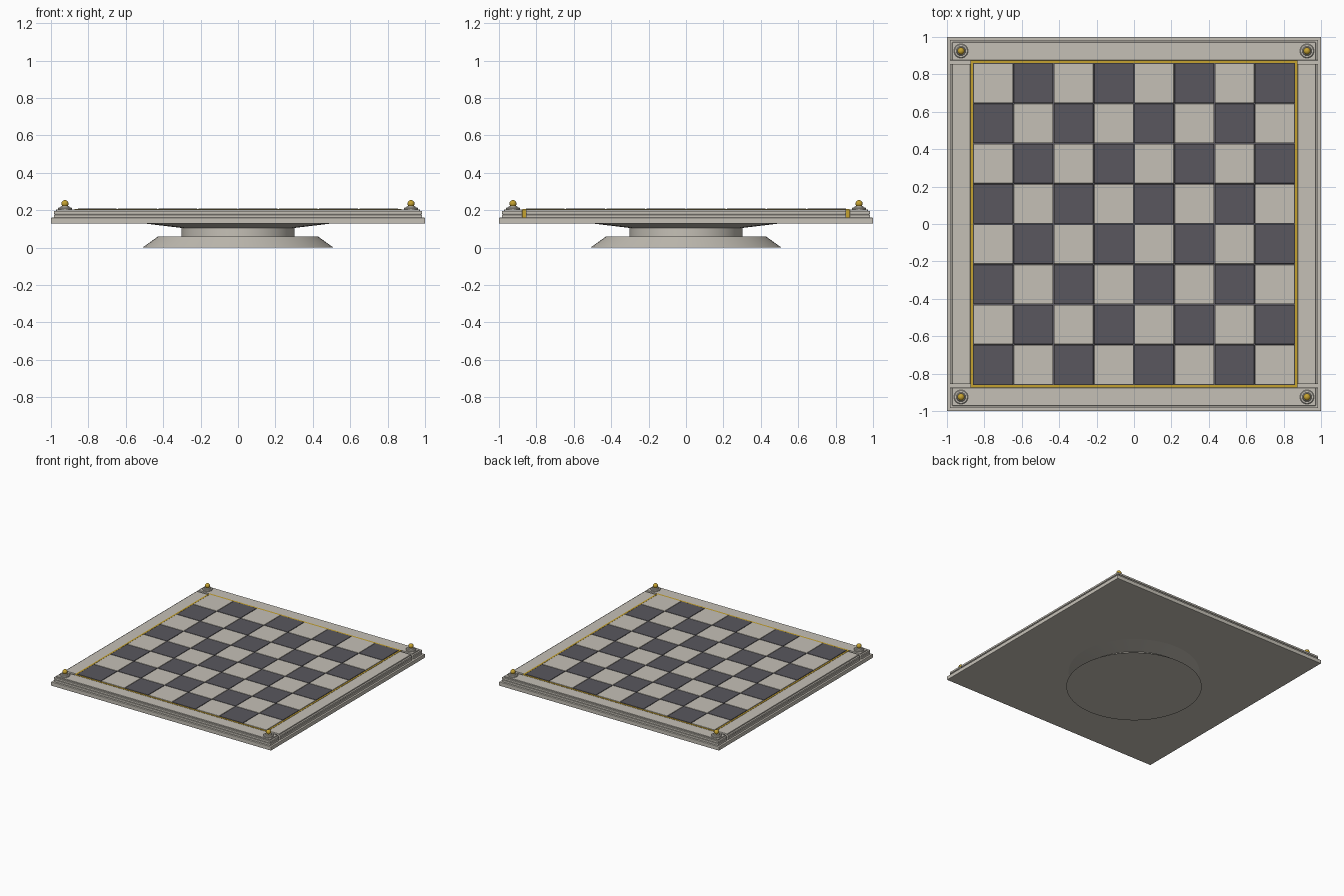
import bpy
import bmesh
from math import cos, sin, pi

cube = bpy.data.objects.get("Cube")
if cube:
    bpy.data.objects.remove(cube, do_unlink=True)


def material(name, rgb):
    m = bpy.data.materials.new(name)
    m.use_nodes = True
    m.diffuse_color = (*rgb, 1)
    m.node_tree.nodes["Principled BSDF"].inputs["Base Color"].default_value = (*rgb, 1)
    return m


STONE = material("pale_stone", (0.56, 0.53, 0.47))
DARK = material("dark_slate", (0.10, 0.096, 0.112))
GOLD = material("gold", (0.56, 0.36, 0.03))


def finish(bm, name, mat, bevel=0):
    bmesh.ops.recalc_face_normals(bm, faces=bm.faces)
    mesh = bpy.data.meshes.new(name)
    bm.to_mesh(mesh)
    bm.free()
    mesh.materials.append(mat)
    obj = bpy.data.objects.new(name, mesh)
    bpy.context.collection.objects.link(obj)
    if bevel:
        mod = obj.modifiers.new("bevel", 'BEVEL')
        mod.width = bevel
        mod.segments = 2
    return obj


def add_box(bm, x0, x1, y0, y1, z0, z1):
    verts = bmesh.ops.create_cube(bm, size=1)["verts"]
    for v in verts:
        v.co.x = x1 if v.co.x > 0 else x0
        v.co.y = y1 if v.co.y > 0 else y0
        v.co.z = z1 if v.co.z > 0 else z0


def lathe(name, profile, mat, center=(0, 0), sides=64):
    """Closed solid of revolution from (radius, height) points."""
    bm = bmesh.new()
    rings = [[bm.verts.new((center[0] + r * cos(2 * pi * i / sides),
                            center[1] + r * sin(2 * pi * i / sides), z))
              for i in range(sides)] for r, z in profile]
    for a, b in zip(rings, rings[1:]):
        for i in range(sides):
            j = (i + 1) % sides
            bm.faces.new((a[i], a[j], b[j], b[i]))
    bm.faces.new(rings[0])
    bm.faces.new(rings[-1])
    return smooth(finish(bm, name, mat))


def smooth(obj):
    bpy.ops.object.select_all(action='DESELECT')
    obj.select_set(True)
    bpy.context.view_layer.objects.active = obj
    bpy.ops.object.shade_smooth_by_angle(angle=0.5)
    return obj


# Pedestal: sloped foot, short column and flare under the board
lathe("pedestal", [(0.51, 0), (0.43, 0.058), (0.302, 0.058),
                   (0.302, 0.105), (0.51, 0.13)], STONE)

# Base slab
bm = bmesh.new()
add_box(bm, -1, 1, -1, 1, 0.128, 0.16)
finish(bm, "base_slab", STONE, 0.004)

# Bed below the squares
bm = bmesh.new()
add_box(bm, -0.868, 0.868, -0.868, 0.868, 0.155, 0.197)
finish(bm, "square_bed", DARK)

# Stepped rails: front and back run full width, the sides fit between them
STEPS = ((0.985, 0.157, 0.176), (0.979, 0.174, 0.182),
         (0.985, 0.18, 0.195), (0.972, 0.193, 0.204))
for sign, end, side in ((-1, "front", "right"), (1, "back", "left")):
    bm_end, bm_side = bmesh.new(), bmesh.new()
    for out, z0, z1 in STEPS:
        inner, outer = sorted((sign * 0.875, sign * out))
        add_box(bm_end, -out, out, inner, outer, z0, z1)
        add_box(bm_side, inner, outer, -0.855, 0.855, z0, z1)
    finish(bm_end, end + "_rail", STONE, 0.002)
    finish(bm_side, side + "_rail", STONE, 0.002)

# Gold inlay border
bm = bmesh.new()
for s in (-1, 1):
    a, b = sorted((s * 0.861, s * 0.875))
    add_box(bm, -0.875, 0.875, a, b, 0.16, 0.205)
    add_box(bm, a, b, -0.861, 0.861, 0.16, 0.205)
finish(bm, "inlay_border", GOLD)

# Checkered squares
PITCH = 0.215
HALF = 0.1055
boards = (bmesh.new(), bmesh.new())
for i in range(8):
    for j in range(8):
        x, y = (i - 3.5) * PITCH, (j - 3.5) * PITCH
        add_box(boards[(i + j) % 2], x - HALF, x + HALF, y - HALF, y + HALF, 0.19, 0.208)
finish(boards[0], "dark_squares", DARK, 0.003)
finish(boards[1], "light_squares", STONE, 0.003)

# Corner studs: stepped collar with a gold ball
for sx, lr in ((-1, "right"), (1, "left")):
    for sy, fb in ((-1, "front"), (1, "back")):
        x, y = sx * 0.925, sy * 0.925
        tag = fb + "_" + lr
        lathe("collar_" + tag, [(0.038, 0.2), (0.038, 0.21), (0.034, 0.214),
                                (0.025, 0.214), (0.022, 0.221)], STONE, (x, y), 32)
        bm = bmesh.new()
        bmesh.ops.create_uvsphere(bm, u_segments=24, v_segments=12, radius=0.019)
        bmesh.ops.translate(bm, vec=(x, y, 0.235), verts=bm.verts)
        smooth(finish(bm, "ball_" + tag, GOLD))
